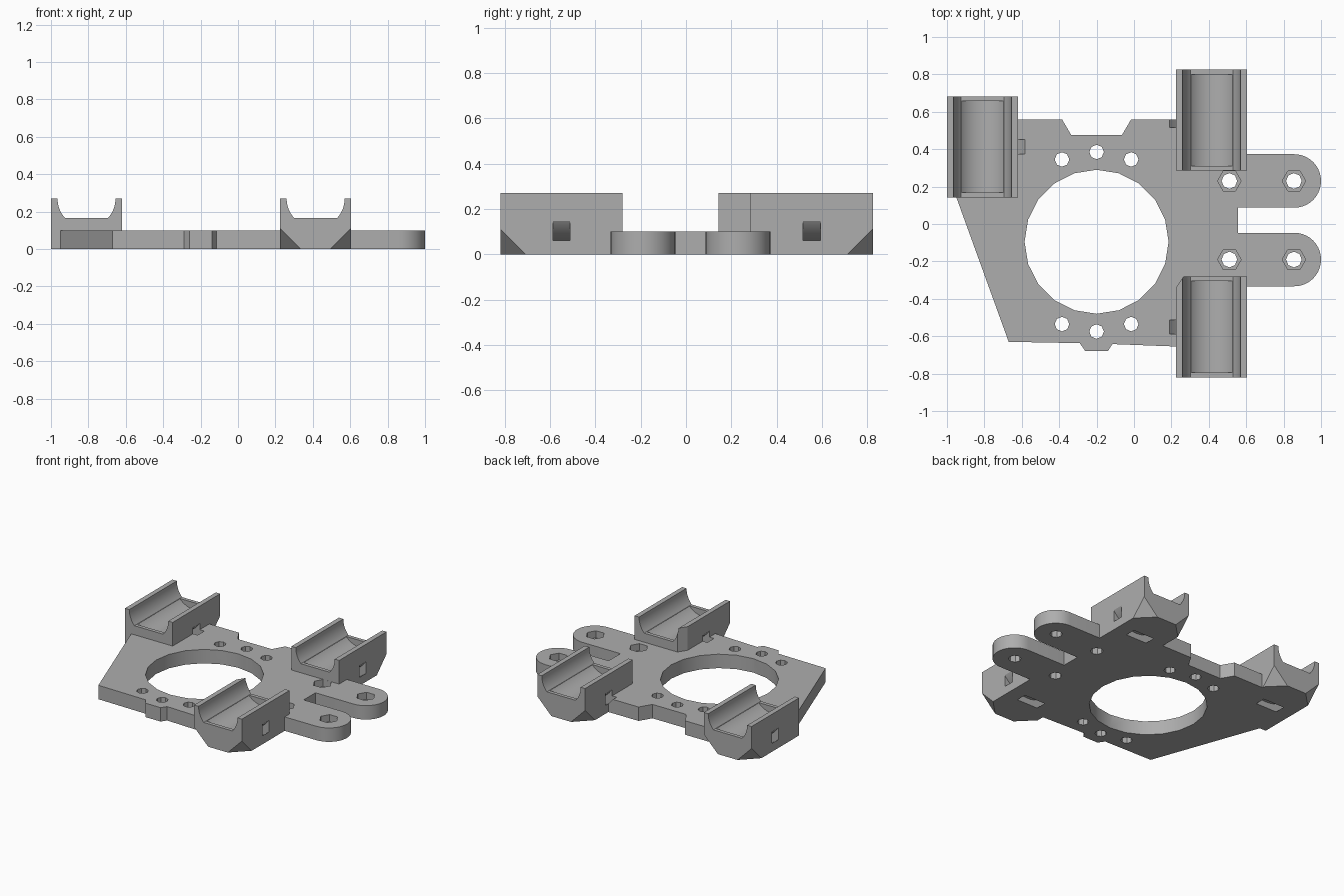
import bpy, bmesh, math
from math import cos, sin, radians
from mathutils import Vector

cube = bpy.data.objects.get("Cube")
if cube:
    bpy.data.objects.remove(cube, do_unlink=True)

grey = bpy.data.materials.new("plain grey")
grey.use_nodes = True
colour = (0.42, 0.42, 0.42, 1)
grey.diffuse_color = colour
grey.node_tree.nodes["Principled BSDF"].inputs["Base Color"].default_value = colour

THICK = 0.1
TOP = 0.27            # cradle top, also the tube axis height
HALF = 0.19           # half the cradle width
LENGTH = 0.54


def arc(cx, cy, r, start, end, steps):
    return [(cx + r * cos(radians(start + (end - start) * i / steps)),
             cy + r * sin(radians(start + (end - start) * i / steps)))
            for i in range(steps + 1)]


def ngon(cx, cy, r, sides):
    return arc(cx, cy, r, 0, 360, sides)[:-1]


def prism(bm, points, low, high, along="z"):
    """Extrude a flat outline along z, or an x-z outline along y."""
    def place(p, d):
        return (p[0], p[1], d) if along == "z" else (p[0], d, p[1])
    rings = [[bm.verts.new(place(p, d)) for p in points] for d in (low, high)]
    n = len(points)
    faces = [bm.faces.new(rings[0]), bm.faces.new(rings[1][::-1])]
    for i in range(n):
        j = (i + 1) % n
        faces.append(bm.faces.new((rings[0][i], rings[1][i], rings[1][j], rings[0][j])))
    bmesh.ops.recalc_face_normals(bm, faces=faces)


def make(name, bm):
    mesh = bpy.data.meshes.new(name)
    bmesh.ops.recalc_face_normals(bm, faces=bm.faces[:])
    bm.to_mesh(mesh)
    bm.free()
    mesh.materials.append(grey)
    obj = bpy.data.objects.new(name, mesh)
    bpy.context.scene.collection.objects.link(obj)
    return obj


def cut(obj, bm):
    """Subtract the cutter solids and bake the result."""
    cutter = make("cutter", bm)
    cutter.hide_render = True
    mod = obj.modifiers.new("cut", "BOOLEAN")
    mod.operation, mod.solver, mod.object = "DIFFERENCE", "EXACT", cutter
    graph = bpy.context.evaluated_depsgraph_get()
    baked = bpy.data.meshes.new_from_object(obj.evaluated_get(graph))
    obj.modifiers.clear()
    obj.data = baked
    bpy.data.objects.remove(cutter, do_unlink=True)


def strap_slot(bm, cx, cy):
    """Curved strap channel passing under the tube."""
    ring = arc(cx, TOP, 0.283, 190, 350, 24) + arc(cx, TOP, 0.227, 350, 190, 24)
    prism(bm, ring, cy - 0.038, cy + 0.038, "y")


def corner_wedge(bm, corner, sx, sy):
    """Tetrahedron that slices off a lower outer corner."""
    c, e, size = Vector(corner), 0.02, 0.112 + 0.06
    apex = c + Vector((sx * e, sy * e, -e))
    v = [bm.verts.new(p) for p in (apex, apex - Vector((sx * size, 0, 0)),
                                   apex - Vector((0, sy * size, 0)),
                                   apex + Vector((0, 0, size)))]
    for a, b, d in ((0, 1, 2), (0, 1, 3), (0, 2, 3), (1, 2, 3)):
        bm.faces.new((v[a], v[b], v[d]))


# name, centre x, centre y, direction of the free end
CRADLES = (("left_rear_cradle", 0.415, 0.555, 1),
           ("left_front_cradle", 0.415, -0.55, -1),
           ("right_cradle", -0.81, 0.413, 1))

parts = []

# Tube cradles: open channel with end lips, strap slot and clipped corners
for name, cx, cy, end in CRADLES:
    lip = math.degrees(math.asin(0.105 / 0.155))
    profile = [(cx - HALF, 0), (cx + HALF, 0), (cx + HALF, TOP)]
    profile += arc(cx, TOP, 0.155, 360, 360 - lip, 10)
    profile += arc(cx, TOP, 0.155, 180 + lip, 180, 10)
    profile += [(cx - HALF, TOP)]
    bm = bmesh.new()
    prism(bm, profile, cy - LENGTH / 2, cy + LENGTH / 2, "y")
    cradle = make(name, bm)

    bm = bmesh.new()
    bed = arc(cx, TOP, 0.155, 181 + lip, 359 - lip, 24)
    bed += [(cx + 0.09, 0.2), (cx - 0.09, 0.2)]
    prism(bm, bed, cy - LENGTH / 2 + 0.026, cy + LENGTH / 2 - 0.026, "y")
    strap_slot(bm, cx, cy)
    for side in (-1, 1):
        corner_wedge(bm, (cx + side * HALF, cy + end * LENGTH / 2, 0), side, end)
    cut(cradle, bm)

    # Clearance chamfer on the inner corner of the front cradle
    if end < 0:
        x, y = cx - HALF, cy + LENGTH / 2
        bm = bmesh.new()
        prism(bm, [(x - 0.04, y - 0.12), (x + 0.08, y + 0.06), (x - 0.04, y + 0.06)],
              THICK, 0.5)
        cut(cradle, bm)
    parts.append(cradle)

# Base plate outline, with two rounded tabs on its left side
outline = [(-0.95, 0.143), (-0.67, -0.63), (-0.29, -0.637), (-0.26, -0.68),
           (-0.14, -0.68), (-0.115, -0.642), (0.225, -0.655), (0.225, -0.28),
           (0.605, -0.28), (0.605, -0.333)]
outline += arc(0.857, -0.19, 0.143, -90, 90, 20)
outline += [(0.555, -0.047), (0.555, 0.087)]
outline += arc(0.857, 0.23, 0.143, -90, 90, 20)
outline += [(0.605, 0.373), (0.605, 0.285), (0.225, 0.285), (0.225, 0.56),
            (-0.015, 0.56), (-0.065, 0.475), (-0.335, 0.475), (-0.385, 0.56),
            (-0.62, 0.56), (-0.62, 0.143)]
bm = bmesh.new()
prism(bm, outline, 0, THICK)
plate = make("base_plate", bm)

# Central opening, screw holes and strap relief
bolts = [(x, y) for x in (0.51, 0.855) for y in (-0.19, 0.23)]
bm = bmesh.new()
prism(bm, ngon(-0.2, -0.095, 0.385, 20), -0.1, 0.2)
for side in (-1, 1):
    for dx, dy in ((-0.185, 0.44), (0, 0.48), (0.185, 0.44)):
        prism(bm, ngon(-0.2 + dx, -0.095 + side * dy, 0.039, 8), -0.1, 0.2)
for x, y in bolts:
    prism(bm, ngon(x, y, 0.042, 8), -0.1, 0.2)
for _, cx, cy, _ in CRADLES:
    strap_slot(bm, cx, cy)
cut(plate, bm)

# Hexagonal nut recesses
bm = bmesh.new()
for x, y in bolts:
    prism(bm, ngon(x, y, 0.063, 6), 0.05, 0.2)
cut(plate, bm)
parts.append(plate)

# Smooth the round surfaces, keep the edges crisp
bpy.ops.object.select_all(action="DESELECT")
for obj in parts:
    obj.select_set(True)
bpy.context.view_layer.objects.active = plate
bpy.ops.object.shade_smooth_by_angle(angle=radians(25))
